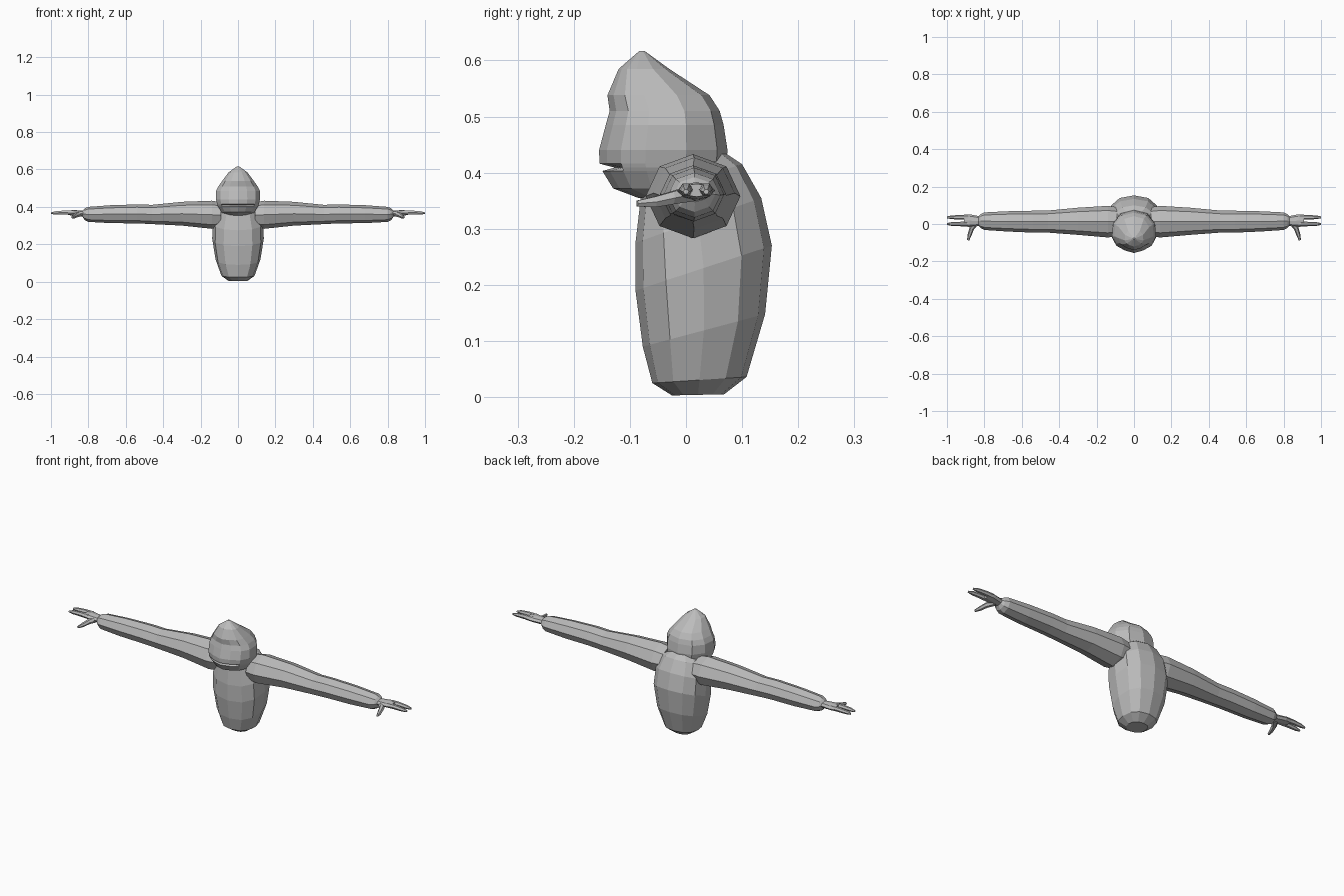
import bpy, bmesh, math
from mathutils import Vector

if "Cube" in bpy.data.objects:
    bpy.data.objects.remove(bpy.data.objects["Cube"])

grey = bpy.data.materials.new("plain grey")
grey.diffuse_color = (0.5, 0.5, 0.5, 1)
grey.use_nodes = True
grey.node_tree.nodes["Principled BSDF"].inputs["Base Color"].default_value = grey.diffuse_color


def loft(name, rings):
    """Skin closed rings of points and cap both ends, flat shaded."""
    bm = bmesh.new()
    rows = [[bm.verts.new(p) for p in ring] for ring in rings]
    n = len(rows[0])
    for a, b in zip(rows, rows[1:]):
        for i in range(n):
            j = (i + 1) % n
            bm.faces.new((a[i], a[j], b[j], b[i]))
    bm.faces.new(rows[0])
    bm.faces.new(rows[-1])
    bmesh.ops.recalc_face_normals(bm, faces=bm.faces)
    mesh = bpy.data.meshes.new(name)
    bm.to_mesh(mesh)
    bm.free()
    mesh.materials.append(grey)
    obj = bpy.data.objects.new(name, mesh)
    bpy.context.collection.objects.link(obj)
    return obj


def torso_ring(yf, zf, yb, zb, w, n=12):
    """Rounded box section that tilts from front height to back height."""
    pts = []
    for i in range(n):
        a = 2 * math.pi * i / n
        c, s = math.cos(a), math.sin(a)
        x = w * math.copysign(abs(c) ** 0.85, c)
        t = 0.5 + 0.5 * math.copysign(abs(s) ** 0.85, s)
        pts.append((x, yf + (yb - yf) * t, zf + (zb - zf) * t))
    return pts


def head_ring(z, yf, yb, w, dent=0.0):
    """Section with a flat face, wide cheeks and a rounded back."""
    d = yb - yf
    half = [(0, yf + dent), (0.42 * w, yf + 0.06 * d + dent),
            (0.8 * w, yf + 0.17 * d), (w, yf + 0.36 * d),
            (0.96 * w, yf + 0.68 * d), (0.62 * w, yf + 0.92 * d), (0, yb)]
    full = half + [(-x, y) for x, y in half[-2:0:-1]]
    return [(x, y, z) for x, y in full]


def limb_ring(x, y0, y1, z0, z1, n=8):
    """Section across the x axis, with a corner on top."""
    return [(x, (y0 + y1) / 2 + (y1 - y0) / 2 * math.cos(2 * math.pi * i / n),
             (z0 + z1) / 2 + (z1 - z0) / 2 * math.sin(2 * math.pi * i / n))
            for i in range(n)]


def tube(name, path, n=6):
    """Tapered tube through (x, y, z, radius) points lying near the xy plane."""
    rings = []
    for k, (x, y, z, r) in enumerate(path):
        a, b = path[max(k - 1, 0)], path[min(k + 1, len(path) - 1)]
        side = Vector((a[1] - b[1], b[0] - a[0], 0)).normalized()
        rings.append([Vector((x, y, z)) + side * r * math.cos(2 * math.pi * i / n)
                      + Vector((0, 0, r * math.sin(2 * math.pi * i / n)))
                      for i in range(n)])
    return loft(name, rings)


# Torso
loft("torso", [torso_ring(*r) for r in (
    (-0.025, 0.003, 0.068, 0.005, 0.05),
    (-0.06, 0.025, 0.108, 0.036, 0.088),
    (-0.077, 0.09, 0.141, 0.148, 0.120),
    (-0.09, 0.19, 0.153, 0.27, 0.138),
    (-0.09, 0.275, 0.134, 0.355, 0.135),
    (-0.08, 0.36, 0.10, 0.415, 0.112),
    (-0.04, 0.40, 0.07, 0.435, 0.07))])

# Head, with the mouth as a dented ring
loft("head", [head_ring(*r) for r in (
    (0.355, -0.085, 0.05, 0.06),
    (0.372, -0.13, 0.06, 0.088),
    (0.403, -0.149, 0.07, 0.107),
    (0.409, -0.151, 0.071, 0.110, 0.024),
    (0.416, -0.154, 0.072, 0.112),
    (0.44, -0.155, 0.074, 0.118),
    (0.485, -0.143, 0.067, 0.117),
    (0.51, -0.136, 0.06, 0.105),
    (0.538, -0.14, 0.042, 0.085),
    (0.585, -0.12, -0.03, 0.05),
    (0.617, -0.083, -0.074, 0.005))])

# Arms and hands, built once per side
ARM = ((0.09, -0.065, 0.09, 0.29, 0.425),
       (0.14, -0.072, 0.097, 0.283, 0.433),
       (0.30, -0.058, 0.087, 0.30, 0.427),
       (0.46, -0.046, 0.072, 0.308, 0.411),
       (0.54, -0.046, 0.071, 0.312, 0.413),
       (0.68, -0.04, 0.068, 0.313, 0.409),
       (0.80, -0.032, 0.062, 0.32, 0.40),
       (0.82, -0.022, 0.052, 0.33, 0.392),
       (0.832, -0.008, 0.04, 0.348, 0.38))
PALM = ((0.815, -0.008, 0.04, 0.348, 0.38),
        (0.84, -0.012, 0.044, 0.35, 0.381),
        (0.88, -0.016, 0.052, 0.353, 0.383),
        (0.91, -0.012, 0.05, 0.357, 0.38))

for side, s in (("left", 1), ("right", -1)):
    def flip(obj):
        """Mirror a part to the other side when needed."""
        if s < 0:
            for v in obj.data.vertices:
                v.co.x *= -1
            obj.data.flip_normals()

    flip(loft(side + "_arm", [limb_ring(*r) for r in ARM]))
    flip(loft(side + "_palm", [limb_ring(*r) for r in PALM]))
    for label, y in (("front", 0.0), ("back", 0.036)):
        flip(tube(f"{side}_{label}_finger", (
            (0.885, y, 0.369, 0.013), (0.93, y, 0.370, 0.012),
            (0.975, y, 0.368, 0.010), (1.0, y, 0.366, 0.005))))
    flip(tube(side + "_thumb", (
        (0.845, 0.01, 0.363, 0.016), (0.868, -0.025, 0.355, 0.013),
        (0.878, -0.055, 0.348, 0.011), (0.887, -0.087, 0.345, 0.006))))
